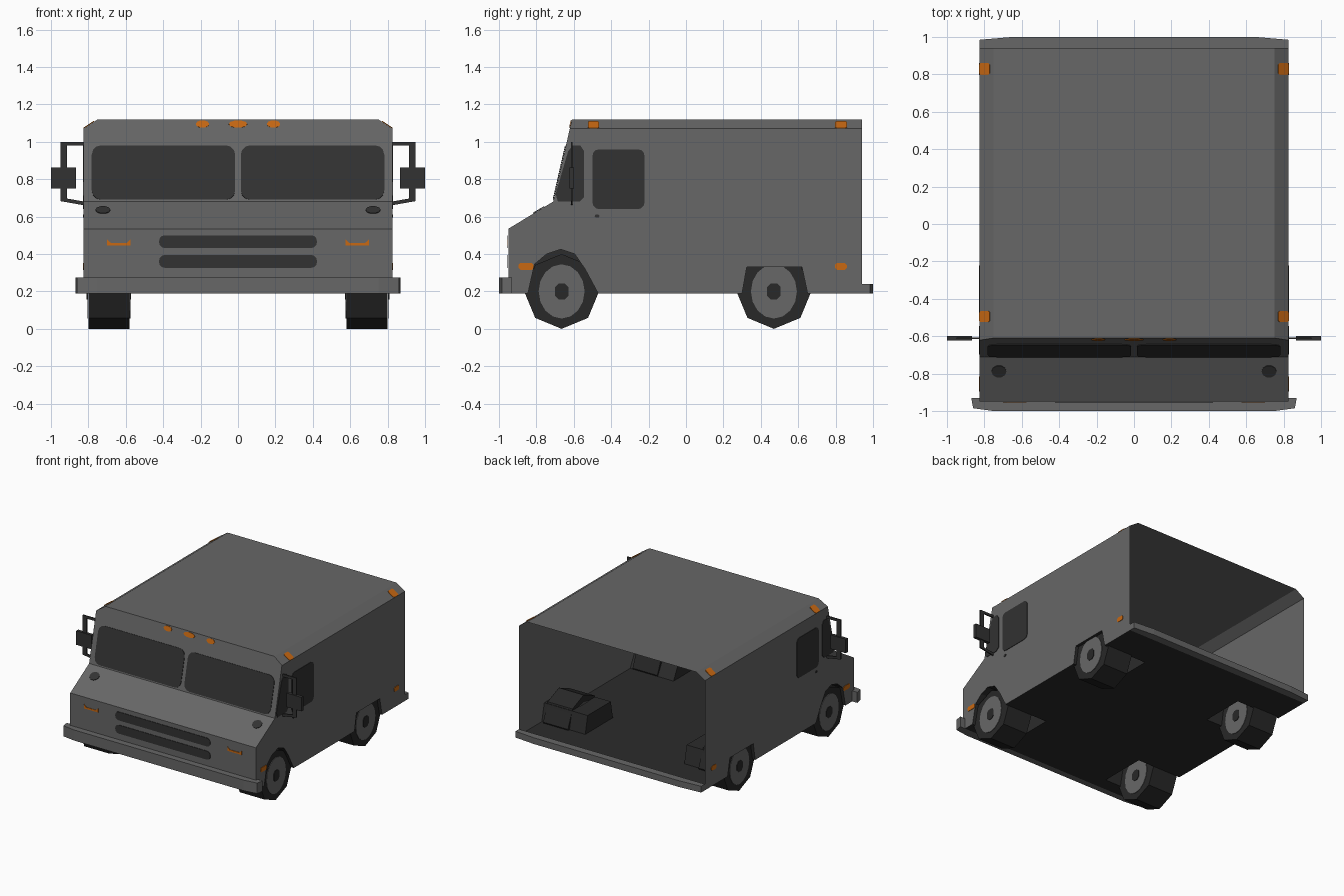
import bpy, bmesh, math
from mathutils import Vector as V

if "Cube" in bpy.data.objects:
    bpy.data.objects.remove(bpy.data.objects["Cube"])


def mat(name, r, g, b):
    m = bpy.data.materials.new(name)
    m.diffuse_color = (r, g, b, 1)
    m.use_nodes = True
    m.node_tree.nodes["Principled BSDF"].inputs["Base Color"].default_value = m.diffuse_color
    return m


GREY = mat("body_grey", 0.135, 0.135, 0.135)
GLASS = mat("dark_glass", 0.032, 0.032, 0.032)
RUBBER = mat("black_rubber", 0.021, 0.021, 0.021)
DARK = mat("floor_dark", 0.025, 0.025, 0.025)
ORANGE = mat("amber_light", 0.58, 0.14, 0.006)


def mesh(name, polys, material):
    """Object from a list of polygons, shared corners welded."""
    bm = bmesh.new()
    for p in polys:
        bm.faces.new([bm.verts.new(c) for c in p])
    bmesh.ops.remove_doubles(bm, verts=bm.verts, dist=1e-4)
    bmesh.ops.recalc_face_normals(bm, faces=bm.faces)
    me = bpy.data.meshes.new(name)
    bm.to_mesh(me)
    bm.free()
    me.materials.append(material)
    ob = bpy.data.objects.new(name, me)
    bpy.context.collection.objects.link(ob)
    return ob


def prism(name, loop, vec, material):
    a = [V(p) for p in loop]
    b = [p + V(vec) for p in a]
    n = len(a)
    sides = [[a[i], a[(i + 1) % n], b[(i + 1) % n], b[i]] for i in range(n)]
    return mesh(name, [a, b] + sides, material)


def plate(name, loop, normal, material):
    n = V(normal).normalized()
    return prism(name, [V(p) + n * 0.001 for p in loop], n * 0.004, material)


def box(name, x0, x1, y0, y1, z0, z1, material):
    return prism(name, [(x0, y0, z0), (x1, y0, z0), (x1, y1, z0), (x0, y1, z0)],
                 (0, 0, z1 - z0), material)


def rrect(u0, u1, v0, v1, r, k=3):
    """Rounded rectangle outline in 2D."""
    out = []
    for i, (cu, cv) in enumerate([(u1 - r, v1 - r), (u0 + r, v1 - r), (u0 + r, v0 + r), (u1 - r, v0 + r)]):
        for j in range(k + 1):
            t = math.pi / 2 * (i + j / k)
            out.append((cu + r * math.cos(t), cv + r * math.sin(t)))
    return out


def ellipse(cu, cv, ru, rv, n):
    return [(cu + ru * math.cos(2 * math.pi * i / n), cv + rv * math.sin(2 * math.pi * i / n)) for i in range(n)]


def screen_y(z):   # windscreen slope
    return -0.71 + (z - 0.68) * 0.1 / 0.44


def hood_z(y):     # hood slope
    return 0.535 + (y + 0.95) * 0.145 / 0.24


W, T = 0.825, 0.75           # half width at wall and at roof top
BACK, FLOOR = 0.94, 0.19
front_arch = [(-0.845, FLOOR), (-0.81, 0.345), (-0.745, 0.40), (-0.67, 0.425),
              (-0.595, 0.40), (-0.54, 0.32), (-0.47, FLOOR)]
rear_arch = [(0.30, FLOOR), (0.325, 0.33), (0.62, 0.33), (0.65, FLOOR)]
front_line = [(-0.95, FLOOR), (-0.95, 0.535), (-0.71, 0.68), (screen_y(1.07), 1.07)]

# body shell, open at the back
wall = [(BACK, 1.07)] + front_line[::-1] + front_arch + rear_arch + [(BACK, FLOOR)]
polys = []
for s in (1, -1):
    polys.append([(s * W, y, z) for y, z in wall])
    polys.append([(s * W, -0.621, 1.07), (s * W, BACK, 1.07), (s * T, BACK, 1.12), (s * T, -0.61, 1.12)])
for (y0, z0), (y1, z1) in zip(front_line[:2], front_line[1:3]):
    polys.append([(-W, y0, z0), (W, y0, z0), (W, y1, z1), (-W, y1, z1)])
polys.append([(-W, -0.71, 0.68), (W, -0.71, 0.68), (W, -0.621, 1.07), (T, -0.61, 1.12),
              (-T, -0.61, 1.12), (-W, -0.621, 1.07)])
polys.append([(-T, -0.61, 1.12), (T, -0.61, 1.12), (T, BACK, 1.12), (-T, BACK, 1.12)])
mesh("van_body", polys, GREY)

# floor with openings for the wheels, and wheel wells
IN = 0.44
strips = [(-IN, IN, -0.95, BACK)]
for s in (1, -1):
    strips += [(s * IN, s * W, a, b) for a, b in ((-0.95, -0.845), (-0.47, 0.30), (0.65, BACK))]
mesh("floor", [[(a, c, FLOOR), (b, c, FLOOR), (b, d, FLOOR), (a, d, FLOOR)] for a, b, c, d in strips], DARK)
for s in (1, -1):
    for name, arch in (("front", front_arch), ("rear", rear_arch)):
        well = [[(s * IN, y, z) for y, z in arch]]
        for (y0, z0), (y1, z1) in zip(arch, arch[1:]):
            well.append([(s * IN, y0, z0), (s * W, y0, z0), (s * W, y1, z1), (s * IN, y1, z1)])
        mesh(name + "_wheel_well", well, DARK)

# bumpers
half = [(0.75, -1.0), (0.86, -0.985), (0.87, -0.93)]
prism("front_bumper", [(x, y, FLOOR) for x, y in half] + [(-x, y, FLOOR) for x, y in half[::-1]], (0, 0, 0.085), GREY)
half = [(0.65, 1.0), (W, 0.985), (W, BACK)]
prism("rear_bumper", [(x, y, FLOOR) for x, y in half] + [(-x, y, FLOOR) for x, y in half[::-1]], (0, 0, 0.05), GREY)

# wheels with rims on both faces
for s in (1, -1):
    for name, cy in (("front", -0.665), ("rear", 0.47)):
        prism(name + "_tyre", [(s * 0.58, y, z) for y, z in ellipse(cy, 0.2, 0.2, 0.2, 8)], (s * 0.22, 0, 0), RUBBER)
        for x, d in ((0.80, s), (0.58, -s)):
            plate(name + "_rim", [(s * x, y, z) for y, z in ellipse(cy, 0.2, 0.123, 0.145, 16)], (d, 0, 0), GREY)
            plate(name + "_hub", [(s * x + d * 0.004, y, z) for y, z in rrect(cy - 0.036, cy + 0.036, 0.157, 0.243, 0.02, 1)],
                  (d, 0, 0), RUBBER)

screen_n = (0, -0.44, 0.1)
hood_n = (0, -0.145, 0.24)
for s in (1, -1):
    # windows
    plate("windscreen", [(s * x, screen_y(z), z) for x, z in rrect(0.015, 0.782, 0.69, 0.98, 0.05)], screen_n, GLASS)
    plate("door_window", [(s * W, y, z) for y, z in rrect(-0.50, -0.222, 0.64, 0.96, 0.035)], (s, 0, 0), GLASS)
    quarter = [(-0.685, 0.68), (-0.57, 0.68), (-0.545, 0.705), (-0.545, 0.95), (-0.565, 0.98),
               (-0.605, 0.98), (-0.63, 0.95), (-0.697, 0.72)]
    plate("quarter_window", [(s * W, y, z) for y, z in quarter], (s, 0, 0), GLASS)
    plate("door_handle", [(s * W, y, z) for y, z in ellipse(-0.475, 0.603, 0.014, 0.01, 6)], (s, 0, 0), GLASS)
    # hood vents
    plate("hood_vent", [(s * x, y, hood_z(y)) for x, y in ellipse(0.722, -0.787, 0.04, 0.032, 10)], hood_n, GLASS)
    # amber lights
    plate("front_indicator", [(s * x, -0.95, z) for x, z in
                              [(0.575, 0.478), (0.575, 0.446), (0.70, 0.446), (0.70, 0.478), (0.68, 0.46), (0.595, 0.46)]],
          (0, -1, 0), ORANGE)
    for y0, y1 in ((-0.895, -0.815), (0.797, 0.86)):
        plate("side_marker", [(s * W, y, z) for y, z in rrect(y0, y1, 0.315, 0.352, 0.01, 1)], (s, 0, 0), ORANGE)
    for y0, y1 in ((-0.525, -0.465), (0.797, 0.86)):
        plate("roof_marker", [(s * x, y, 1.12 - (x - T) * 2 / 3) for x, y in rrect(0.769, W, y0, y1, 0.008, 1)],
              (s * 2, 0, 3), ORANGE)
    # mirrors
    a, b = sorted((s * 0.866, s * 1.0))
    box("mirror", a, b, -0.624, -0.598, 0.75, 0.862, GLASS)
    a, b = sorted((s * 0.914, s * 0.95))
    box("mirror_post", a, b, -0.616, -0.606, 0.685, 1.0, GLASS)
    a, b = sorted((s * 0.82, s * 0.95))
    box("mirror_top_arm", a, b, -0.616, -0.606, 0.98, 1.0, GLASS)
    prism("mirror_lower_arm", [(s * x, -0.616, z) for x, z in
                               [(0.82, 0.66), (0.95, 0.683), (0.95, 0.703), (0.82, 0.68)]], (0, 0.01, 0), GLASS)

# roof clearance lights above the windscreen
for cx, r in ((-0.19, 0.036), (0, 0.05), (0.19, 0.036)):
    plate("clearance_light", [(x, screen_y(z), z) for x, z in ellipse(cx, 1.094, r, 0.02, 10)], screen_n, ORANGE)

# grille slots
for z0, z1 in ((0.432, 0.50), (0.326, 0.395)):
    plate("grille_slot", [(x, -0.95, z) for x, z in rrect(-0.422, 0.422, z0, z1, 0.03)], (0, -1, 0), GLASS)
